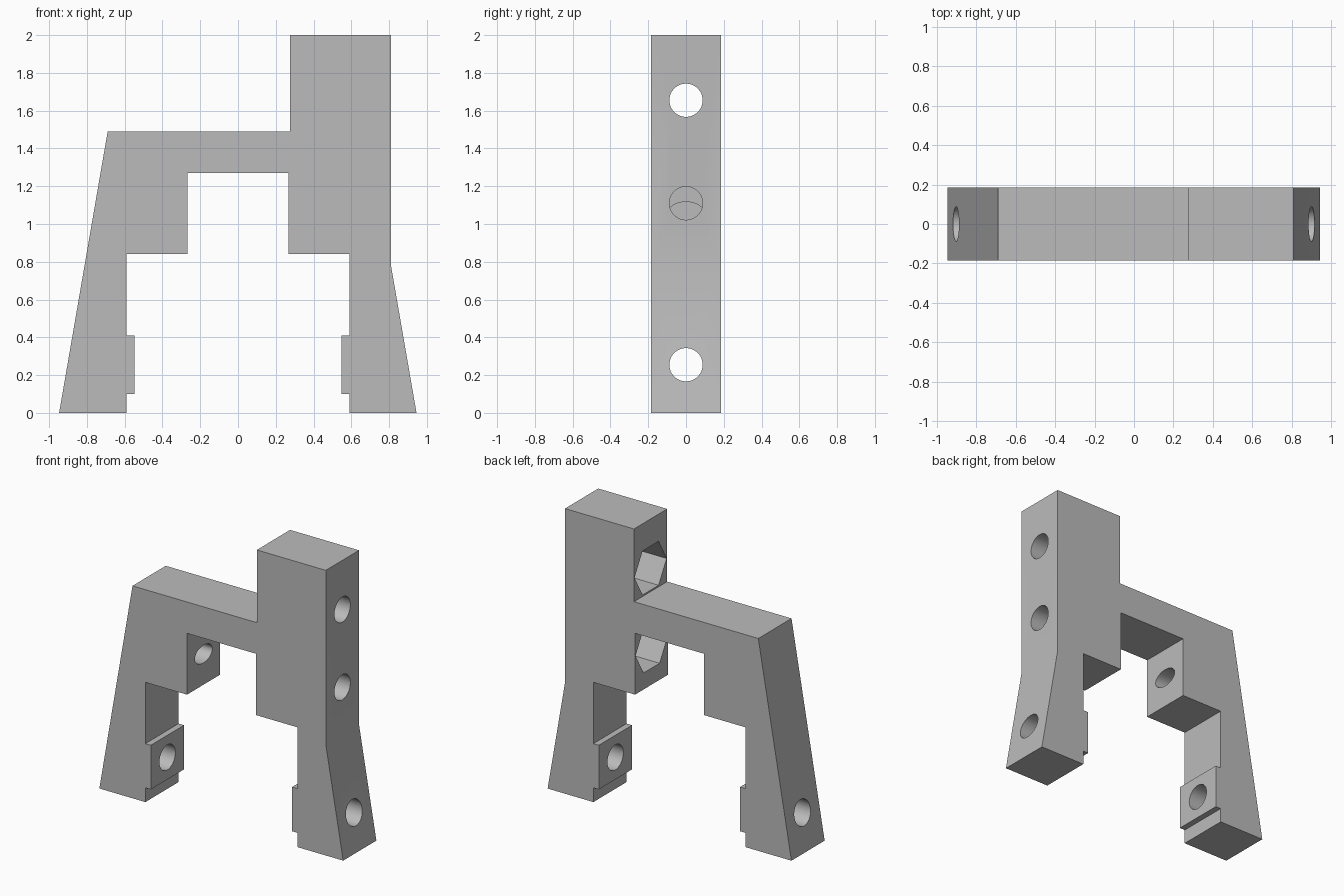
import bpy, bmesh, math
from mathutils import Vector

if "Cube" in bpy.data.objects:
    bpy.data.objects.remove(bpy.data.objects["Cube"], do_unlink=True)

grey = bpy.data.materials.new("plain grey")
grey.use_nodes = True
grey.diffuse_color = (0.5, 0.5, 0.5, 1)
grey.node_tree.nodes["Principled BSDF"].inputs["Base Color"].default_value = (0.5, 0.5, 0.5, 1)


def prism(name, points, shift):
    """Extrude a closed loop of 3D points along a vector."""
    bm = bmesh.new()
    face = bm.faces.new([bm.verts.new(p) for p in points])
    ext = bmesh.ops.extrude_face_region(bm, geom=[face])
    moved = [v for v in ext["geom"] if isinstance(v, bmesh.types.BMVert)]
    bmesh.ops.translate(bm, verts=moved, vec=Vector(shift))
    bmesh.ops.recalc_face_normals(bm, faces=bm.faces)
    mesh = bpy.data.meshes.new(name)
    bm.to_mesh(mesh)
    bm.free()
    mesh.materials.append(grey)
    obj = bpy.data.objects.new(name, mesh)
    bpy.context.collection.objects.link(obj)
    return obj


def bore(name, x0, x1, z, ry, rz, sides):
    """Make a cutter running along x with a round or hexagonal section."""
    turn = [math.tau * i / sides for i in range(sides)]
    ring = [(x0, ry * math.cos(a), z + rz * math.sin(a)) for a in turn]
    return prism(name, ring, (x1 - x0, 0, 0))


# Bracket body: legs with pads, stepped shoulders, bridge and tower
pad = [(0.59, 0), (0.59, 0.1), (0.548, 0.1), (0.548, 0.41), (0.59, 0.41),
       (0.59, 0.84), (0.267, 0.84), (0.267, 1.27)]
outline = [(-0.947, 0)] + [(-x, z) for x, z in pad] + pad[::-1]
outline += [(0.945, 0), (0.81, 0.78), (0.81, 2), (0.275, 2), (0.275, 1.49), (-0.69, 1.49)]
body = prism("bracket_body", [(x, -0.184, z) for x, z in outline], (0, 0.368, 0))

# Leg holes, tower holes with hexagonal nut pockets, blind shoulder hole
R = 0.088
cutters = [bore("left_leg_hole", 0.4, 1.1, 0.255, R, R, 48),
           bore("right_leg_hole", -1.1, -0.4, 0.255, R, R, 48),
           bore("shoulder_hole", -0.65, -0.2, 1.055, 0.097, 0.062, 48)]
for z in (1.11, 1.655):
    cutters.append(bore("tower_hole", 0.2, 0.95, z, R, R, 48))
    cutters.append(bore("nut_pocket", 0.2, 0.54, z, 0.178, 0.178, 6))

bpy.context.view_layer.objects.active = body
for cutter in cutters:
    mod = body.modifiers.new(cutter.name, "BOOLEAN")
    mod.operation = "DIFFERENCE"
    mod.solver = "EXACT"
    mod.object = cutter
    bpy.ops.object.modifier_apply(modifier=mod.name)
    bpy.data.objects.remove(cutter, do_unlink=True)

# Smooth bores, crisp edges
bpy.ops.object.select_all(action="DESELECT")
body.select_set(True)
bpy.ops.object.shade_smooth_by_angle(angle=math.radians(30))
